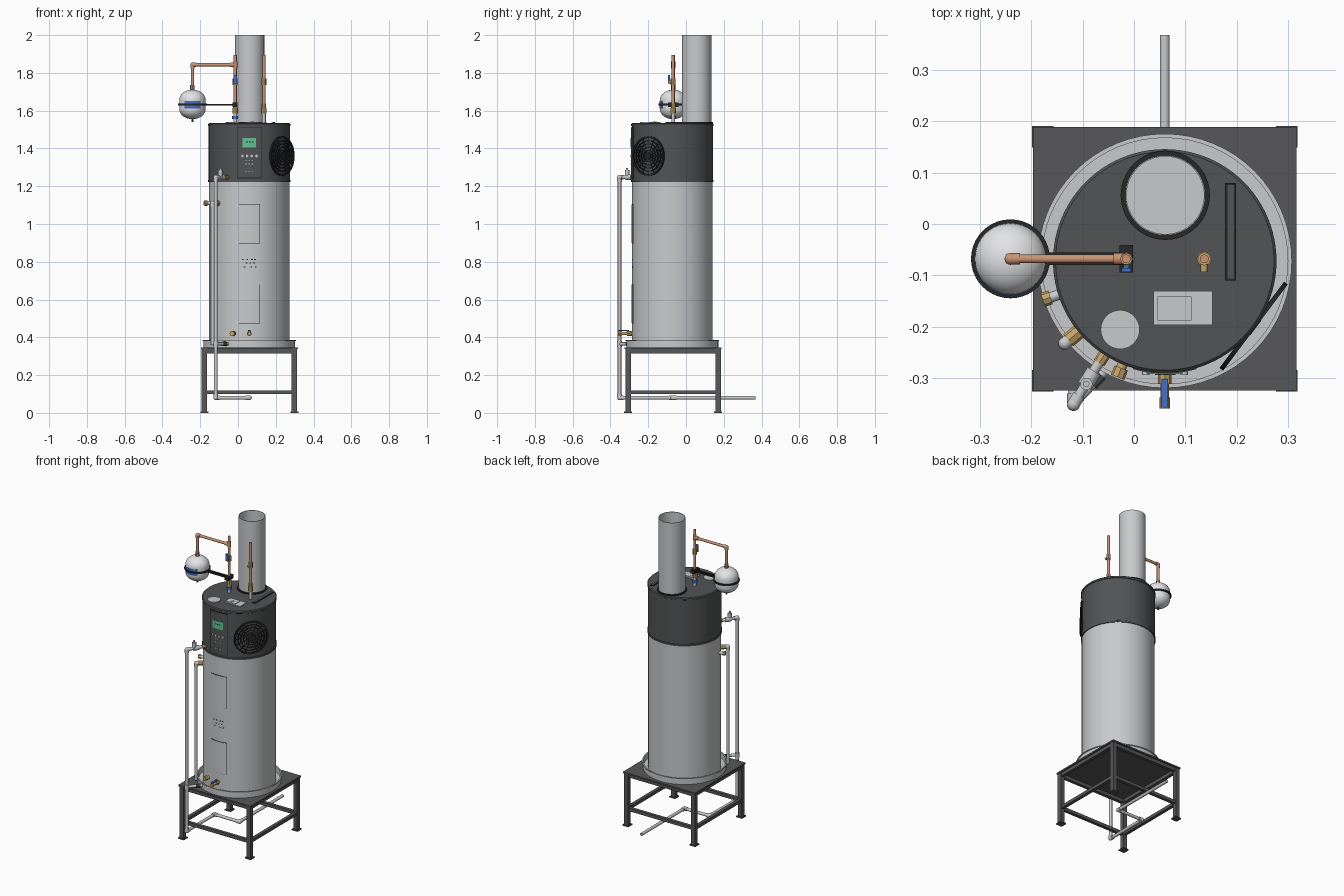
import bpy, bmesh, math
from mathutils import Vector, Matrix

if "Cube" in bpy.data.objects:
    bpy.data.objects.remove(bpy.data.objects["Cube"])

CX, CY = 0.06, -0.072      # tank axis
R = 0.213                  # tank radius


def material(name, r, g, b):
    m = bpy.data.materials.new(name)
    m.diffuse_color = (r, g, b, 1)
    m.use_nodes = True
    m.node_tree.nodes["Principled BSDF"].inputs["Base Color"].default_value = m.diffuse_color
    return m


LIGHT = material("light_grey", 0.58, 0.59, 0.60)
WHITE = material("white", 0.76, 0.77, 0.78)
DARK = material("charcoal", 0.085, 0.087, 0.09)
STEEL = material("dark_steel", 0.095, 0.095, 0.10)
BLACK = material("black", 0.02, 0.02, 0.022)
COPPER = material("copper", 0.60, 0.30, 0.18)
BRASS = material("brass", 0.56, 0.38, 0.14)
BLUE = material("blue", 0.06, 0.16, 0.55)
GREEN = material("green", 0.12, 0.55, 0.29)


def finish(name, bm, mat):
    bmesh.ops.remove_doubles(bm, verts=bm.verts, dist=1e-5)
    bmesh.ops.recalc_face_normals(bm, faces=bm.faces)
    for f in bm.faces:
        f.smooth = True
    me = bpy.data.meshes.new(name)
    bm.to_mesh(me)
    bm.free()
    me.set_sharp_from_angle(angle=math.radians(35))
    me.materials.append(mat)
    ob = bpy.data.objects.new(name, me)
    bpy.context.collection.objects.link(ob)
    return ob


def add_box(bm, x0, x1, y0, y1, z0, z1):
    mat = Matrix.Translation(((x0 + x1) / 2, (y0 + y1) / 2, (z0 + z1) / 2)) @ \
        Matrix.Diagonal((x1 - x0, y1 - y0, z1 - z0, 1))
    bmesh.ops.create_cube(bm, size=1, matrix=mat)


def add_rod(bm, a, b, r, n=16):
    a, b = Vector(a), Vector(b)
    rot = (b - a).to_track_quat('Z', 'Y').to_matrix().to_4x4()
    bmesh.ops.create_cone(bm, cap_ends=True, segments=n, radius1=r, radius2=r,
                          depth=(b - a).length,
                          matrix=Matrix.Translation((a + b) / 2) @ rot)


def add_lathe(bm, profile, x, y, n=64, closed=False):
    rows = [[bm.verts.new((x + r * math.cos(2 * math.pi * i / n),
                           y + r * math.sin(2 * math.pi * i / n), z)) for i in range(n)]
            for r, z in profile]
    pairs = list(zip(rows, rows[1:])) + ([(rows[-1], rows[0])] if closed else [])
    for p, q in pairs:
        for i in range(n):
            j = (i + 1) % n
            bm.faces.new((p[i], p[j], q[j], q[i]))


def add_arc_plate(bm, x0, x1, z0, z1, r0, r1, n=8):
    # curved plate hugging the front of the tank, x measured from its axis
    a0, a1 = (-math.pi / 2 + math.asin(x / r1) for x in (x0, x1))
    rings = []
    for i in range(n + 1):
        a = a0 + (a1 - a0) * i / n
        c, s = math.cos(a), math.sin(a)
        rings.append([bm.verts.new((CX + r * c, CY + r * s, z))
                      for r, z in ((r0, z0), (r1, z0), (r1, z1), (r0, z1))])
    for p, q in zip(rings, rings[1:]):
        for k in range(4):
            bm.faces.new((p[k], p[(k + 1) % 4], q[(k + 1) % 4], q[k]))
    bm.faces.new(rings[0])
    bm.faces.new(rings[-1])


def boxes(name, mat, *dims):
    bm = bmesh.new()
    for d in dims:
        add_box(bm, *d)
    return finish(name, bm, mat)


def rods(name, mat, *items):
    bm = bmesh.new()
    for it in items:
        add_rod(bm, *it)
    return finish(name, bm, mat)


def lathe(name, mat, profile, x=CX, y=CY, n=64, closed=False):
    bm = bmesh.new()
    add_lathe(bm, profile, x, y, n, closed)
    return finish(name, bm, mat)


def plates(name, mat, *dims):
    bm = bmesh.new()
    for d in dims:
        add_arc_plate(bm, *d)
    return finish(name, bm, mat)


def pipe(name, mat, pts, r):
    # straight runs with rounded elbow fittings on the corners
    bm = bmesh.new()
    for a, b in zip(pts, pts[1:]):
        add_rod(bm, a, b, r)
    for i in range(1, len(pts) - 1):
        p = Vector(pts[i])
        bmesh.ops.create_uvsphere(bm, u_segments=16, v_segments=10, radius=r * 1.35,
                                  matrix=Matrix.Translation(p))
        for q in (pts[i - 1], pts[i + 1]):
            d = (Vector(q) - p).normalized()
            add_rod(bm, p, p + d * r * 2.2, r * 1.3)
    return finish(name, bm, mat)


# --- stand: top plate, frame, legs, feet, lower rails
SX, SY, H = 0.06, -0.068, 0.257
boxes("stand_top", STEEL, (SX - H, SX + H, SY - H, SY + H, 0.337, 0.346))
legs, feet, rails = [], [], []
for sx in (-1, 1):
    for sy in (-1, 1):
        x, y = SX + sx * 0.238, SY + sy * 0.238
        legs.append((x - 0.014, x + 0.014, y - 0.014, y + 0.014, 0.006, 0.337))
        feet.append((x - 0.021, x + 0.021, y - 0.021, y + 0.021, 0, 0.007))
for z0, z1 in ((0.099, 0.119), (0.315, 0.337)):
    for s in (-1, 1):
        x, y = SX + s * 0.238, SY + s * 0.238
        rails.append((SX - 0.225, SX + 0.225, y - 0.01, y + 0.01, z0, z1))
        rails.append((x - 0.01, x + 0.01, SY - 0.225, SY + 0.225, z0, z1))
boxes("stand_legs", STEEL, *legs)
boxes("stand_feet", STEEL, *feet)
boxes("stand_rails", STEEL, *rails)

# --- drip pan, tank and head
lathe("drip_pan", LIGHT, [(0, 0.346), (0.243, 0.346), (0.243, 0.380), (0.248, 0.380),
                          (0.248, 0.386), (0.240, 0.386), (0.240, 0.351), (0, 0.351)])
lathe("tank", LIGHT, [(0, 0.352), (R, 0.352), (R, 1.226), (0, 1.226)], n=96)
lathe("head", DARK, [(0, 1.222), (0.218, 1.222), (0.218, 1.232), (0.215, 1.234),
                     (0.215, 1.518), (0.218, 1.520), (0.218, 1.529), (0.213, 1.534),
                     (0, 1.534)], n=96)

# --- front covers and markings on the tank
plates("element_covers", LIGHT, *[(-0.054, 0.054, z, z + 0.203, R - 0.005, R + 0.004)
                                  for z in (0.476, 0.900)])
plates("cover_gaps", BLACK, *[(-0.056, 0.056, z - 0.002, z + 0.205, R - 0.005, R + 0.0008)
                              for z in (0.476, 0.900)])
marks = [(x, x + 0.009, z, z + 0.005, R - 0.002, R + 0.001, 1)
         for z, xs in ((0.81, (-0.04, -0.015, 0.01, 0.025)), (0.79, (-0.02, 0.0, 0.02)),
                       (0.77, (-0.03, 0.005, 0.03))) for x in xs]
plates("tank_marks", BLACK, *marks)

# --- control panel
plates("control_panel", DARK, (-0.062, 0.062, 1.245, 1.51, 0.212, 0.220))
plates("panel_edge", BLACK, (-0.065, 0.065, 1.242, 1.513, 0.212, 0.2175))
plates("display", GREEN, (-0.036, 0.036, 1.405, 1.455, 0.215, 0.222))
plates("display_digits", BLACK, *[(x, x + 0.01, 1.432, 1.438, 0.215, 0.2225, 1)
                                  for x in (-0.018, -0.003, 0.012)])
rods("buttons", LIGHT, *[((CX + x, CY - 0.21, 1.36), (CX + x, CY - 0.2225, 1.36), 0.007)
                         for x in (-0.037, -0.012, 0.013, 0.038)])
plates("panel_marks", LIGHT, *[(x, x + 0.008, z, z + 0.004, 0.215, 0.2207, 1)
                               for z in (1.335, 1.315, 1.275) for x in (-0.02, -0.004, 0.012)])

# --- round fan grille on the front right
bm = bmesh.new()
for r, w in ((0.100, 0.005), (0.081, 0.0025), (0.064, 0.0025), (0.047, 0.0025), (0.030, 0.0025)):
    add_lathe(bm, [(r - w, -0.004), (r + w, -0.004), (r + w, 0.005), (r - w, 0.005)],
              0, 0, 40, True)
add_rod(bm, (0, 0, -0.004), (0, 0, 0.006), 0.018, 24)
for i in range(16):
    a = math.pi * i / 8
    add_rod(bm, (0.015 * math.cos(a), 0.015 * math.sin(a), 0),
            (0.1 * math.cos(a), 0.1 * math.sin(a), 0), 0.0025, 6)
n = Vector((0.80, -0.60, 0))
bm.transform(Matrix.Translation((0.233, -0.199, 1.36)) @ n.to_track_quat('Z', 'Y').to_matrix().to_4x4())
finish("fan_grille", bm, BLACK)

# --- parts on the lid
rods("lid_cap", LIGHT, ((-0.027, -0.206, 1.53), (-0.027, -0.206, 1.539), 0.038, 40))
boxes("lid_label", LIGHT, (0.038, 0.153, -0.197, -0.131, 1.53, 1.538))
boxes("label_plate", LIGHT, (0.046, 0.112, -0.188, -0.141, 1.53, 1.541))
rods("label_button", LIGHT, ((0.075, -0.165, 1.535), (0.075, -0.165, 1.543), 0.009))
boxes("lid_slot", BLACK, (0.178, 0.199, -0.11, 0.08, 1.53, 1.537))
boxes("slot_insert", DARK, (0.182, 0.195, -0.106, 0.076, 1.53, 1.539))
lathe("flue", LIGHT, [(0.078, 1.53), (0.078, 2.0), (0.0755, 2.0), (0.0755, 1.538), (0, 1.538)],
      0.061, 0.056)
lathe("flue_collar", BLACK, [(0.087, 1.53), (0.087, 1.541), (0.078, 1.541), (0.078, 1.53)],
      0.061, 0.056, closed=True)

# --- water pipes on top
PY = -0.068
rods("pipe_nipples", LIGHT, *[((x, PY, 1.53), (x, PY, 1.60), 0.010) for x in (-0.015, 0.137)])
rods("hot_pipe", COPPER, ((0.137, PY, 1.59), (0.137, PY, 1.895), 0.0085))
rods("cold_pipe", COPPER, ((-0.015, PY, 1.59), (-0.015, PY, 1.895), 0.0085))
rods("pipe_unions", BRASS, *[((x, PY, z), (x, PY, z + h), r, 8) for x in (-0.015, 0.137)
                             for z, h, r in ((1.585, 0.03, 0.015), (1.615, 0.022, 0.012),
                                             (1.735, 0.035, 0.013))],
     ((0.137, PY, 1.752), (0.137, PY - 0.026, 1.752), 0.007))
boxes("cold_valve_handle", BLUE, (-0.024, -0.006, PY - 0.026, PY - 0.018, 1.745, 1.79),
      (-0.020, -0.010, PY - 0.02, PY, 1.748, 1.758))
rods("cold_pipe_collar", BLUE, ((-0.015, PY, 1.555), (-0.015, PY, 1.572), 0.016))

# --- expansion tank with its pipe, strap and bracket arm
EX = -0.241
prof = [(0, 1.711)]
for i in range(1, 9):
    a = math.pi / 2 * (1 - i / 8)
    prof.append((0.070 * math.cos(a), 1.656 + 0.055 * math.sin(a)))
for i in range(9):
    a = -math.pi / 2 * i / 8
    prof.append((0.070 * math.cos(a), 1.608 + 0.053 * math.sin(a)))
lathe("expansion_tank", WHITE, prof, EX, PY, 40)
lathe("tank_strap", BLACK, [(0.069, 1.627), (0.077, 1.627), (0.077, 1.637), (0.069, 1.637)],
      EX, PY, 40, True)
boxes("bracket_arm", BLACK, (EX + 0.07, -0.005, PY - 0.012, PY - 0.004, 1.627, 1.636),
      (EX + 0.07, -0.005, PY + 0.004, PY + 0.012, 1.627, 1.636),
      (-0.028, -0.002, PY - 0.027, PY + 0.027, 1.620, 1.643))
bm = bmesh.new()
add_arc_plate(bm, -0.042, 0.042, 1.612, 1.652, 0.068, 0.0715)
bmesh.ops.translate(bm, verts=bm.verts, vec=(EX - CX, PY - CY, 0))
finish("expansion_label", bm, BLUE)
pipe("expansion_pipe", COPPER, [(EX, PY, 1.72), (EX, PY, 1.843), (-0.015, PY, 1.843)], 0.0085)
rods("expansion_fitting", COPPER, ((EX, PY, 1.705), (EX, PY, 1.735), 0.012, 8),
     ((-0.015, PY, 1.826), (-0.015, PY, 1.86), 0.0115), ((-0.04, PY, 1.843), (-0.015, PY, 1.843), 0.0115))
rods("air_valve", STEEL, ((EX, PY, 1.54), (EX, PY, 1.56), 0.005))

# --- relief valve and discharge pipe
PX, PF = -0.118, -0.352
pipe("discharge_pipe", LIGHT, [(-0.068, -0.27, 1.247), (PX, PF, 1.247), (PX, PF, 0.08),
                               (PX, -0.07, 0.08), (SX, -0.07, 0.08), (SX, 0.369, 0.08)], 0.0095)
rods("relief_valve", LIGHT, ((-0.078, -0.287, 1.247), (-0.096, -0.316, 1.247), 0.015),
     ((-0.093, -0.312, 1.24), (-0.093, -0.312, 1.285), 0.012),
     ((-0.093, -0.312, 1.285), (-0.093, -0.312, 1.297), 0.006))
rods("relief_fitting", BRASS, ((-0.045, -0.235, 1.247), (-0.068, -0.271, 1.247), 0.012, 8))

# --- condensate line and its brass fittings
pipe("condensate_pipe", LIGHT, [(-0.105, -0.208, 1.11), (-0.135, -0.233, 1.11),
                                (-0.135, -0.233, 0.36)], 0.0095)
rods("condensate_fitting", BRASS, ((-0.09, -0.195, 1.11), (-0.128, -0.227, 1.11), 0.015, 8),
     ((-0.163, -0.143, 1.11), (-0.178, -0.148, 1.11), 0.014, 8))
rods("side_outlet", LIGHT, ((-0.135, -0.134, 1.11), (-0.165, -0.144, 1.11), 0.010))

# --- pan drain, lower outlet and drain valve
rods("pan_drain", LIGHT, ((-0.055, -0.285, 0.365), (PX, PF, 0.365), 0.009),
     ((PX, PF, 0.35), (PX, PF, 0.38), 0.013))
rods("pan_drain_nut", STEEL, ((-0.064, -0.294, 0.365), (-0.082, -0.313, 0.365), 0.012, 8))
rods("lower_outlet", BRASS, ((-0.015, -0.255, 0.42), (-0.030, -0.293, 0.42), 0.010),
     ((-0.025, -0.281, 0.42), (-0.032, -0.299, 0.42), 0.014, 8))
rods("drain_valve", BRASS, ((CX, -0.27, 0.42), (CX, -0.352, 0.42), 0.008),
     ((CX, -0.292, 0.42), (CX, -0.312, 0.42), 0.013, 8),
     ((CX, -0.338, 0.42), (CX, -0.36, 0.42), 0.010, 8),
     ((CX, -0.31, 0.42), (CX, -0.31, 0.435), 0.006))
boxes("drain_handle", BLUE, (CX - 0.006, CX + 0.006, -0.358, -0.302, 0.434, 0.440))
